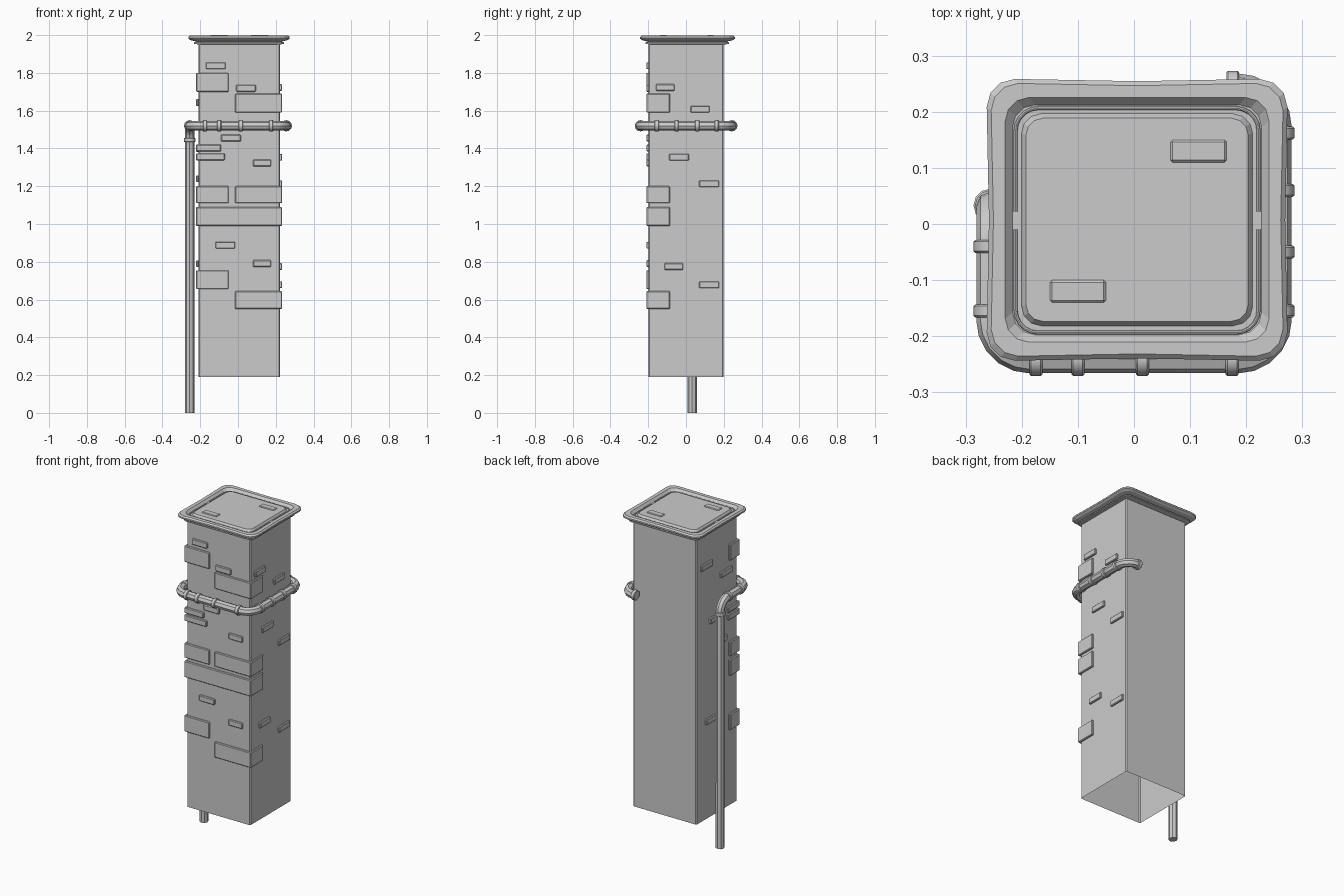
import bpy, bmesh, math
from mathutils import Vector

if "Cube" in bpy.data.objects:
    bpy.data.objects.remove(bpy.data.objects["Cube"])

CX, HX, HY = 0.006, 0.216, 0.198            # column centre and half sizes
XL, XR, YF = CX - HX, CX + HX, -HY          # left, right, front wall planes
OUT, IN = 0.012, 0.003                      # brick relief outside / inside wall


def make(name, bm, bevel=0.0):
    bmesh.ops.recalc_face_normals(bm, faces=bm.faces)
    me = bpy.data.meshes.new(name)
    bm.to_mesh(me)
    bm.free()
    ob = bpy.data.objects.new(name, me)
    bpy.context.collection.objects.link(ob)
    if bevel:
        m = ob.modifiers.new("bevel", 'BEVEL')
        m.width, m.segments = bevel, 1
    return ob


def smooth(ob):
    bpy.ops.object.select_all(action='DESELECT')
    ob.select_set(True)
    bpy.context.view_layer.objects.active = ob
    if ob.type == 'CURVE':
        bpy.ops.object.convert(target='MESH')
    bpy.ops.object.shade_smooth_by_angle(angle=math.radians(40))


def rrect(hx, hy, r, n, dent=0.0):
    """Rounded rectangle, optionally with slightly worn-in side middles."""
    pts = []
    for q, (sx, sy) in enumerate([(1, 1), (-1, 1), (-1, -1), (1, -1)]):
        for i in range(n + 1):
            a = math.pi / 2 * (q + i / n)
            pts.append((sx * (hx - r) + r * math.cos(a), sy * (hy - r) + r * math.sin(a)))
        pts.append([(0, hy - dent), (-hx + dent, 0), (0, -hy + dent), (hx - dent, 0)][q])
    return pts


def loft(name, rings, cx, cy, start=False, end=False):
    bm = bmesh.new()
    loops = [[bm.verts.new((x + cx, y + cy, z)) for x, y in pts] for pts, z in rings]
    for a, b in zip(loops, loops[1:]):
        for i in range(len(a)):
            j = (i + 1) % len(a)
            bm.faces.new((a[i], a[j], b[j], b[i]))
    if start:
        bm.faces.new(loops[0])
    if end:
        bm.faces.new(loops[-1])
    return make(name, bm)


def prism(name, pts, z0, z1, bevel=0.004):
    bm = bmesh.new()
    f = bm.faces.new([bm.verts.new((x, y, z0)) for x, y in pts])
    g = bmesh.ops.extrude_face_region(bm, geom=[f])["geom"]
    bmesh.ops.translate(bm, vec=(0, 0, z1 - z0), verts=[v for v in g if isinstance(v, bmesh.types.BMVert)])
    return make(name, bm, bevel)


def box(name, x0, x1, y0, y1, z0, z1, bevel=0.004):
    return prism(name, [(x0, y0), (x1, y0), (x1, y1), (x0, y1)], z0, z1, bevel)


def tube(name, pts, radius, bend, steps=5):
    """Round tube along a right-angled path with circular elbows."""
    pts = [Vector(p) for p in pts]
    path = [pts[0]]
    w = math.sqrt(0.5)
    for a, b, c in zip(pts, pts[1:], pts[2:]):
        p, q = b + (a - b).normalized() * bend, b + (c - b).normalized() * bend
        for i in range(steps + 1):
            t = i / steps
            k0, k1, k2 = (1 - t) ** 2, 2 * w * t * (1 - t), t * t
            path.append((p * k0 + b * k1 + q * k2) / (k0 + k1 + k2))
    path.append(pts[-1])
    cu = bpy.data.curves.new(name, 'CURVE')
    cu.dimensions = '3D'
    cu.bevel_depth, cu.bevel_resolution, cu.use_fill_caps = radius, 2, True
    s = cu.splines.new('POLY')
    s.points.add(len(path) - 1)
    for sp, p in zip(s.points, path):
        sp.co = (*p, 1)
    ob = bpy.data.objects.new(name, cu)
    bpy.context.collection.objects.link(ob)
    smooth(ob)


# Hollow column, open at the bottom
loft("column", [(rrect(HX, HY, 0.006, 1), z) for z in (0.19, 1.955)], CX, 0)

# Cap: under-plate, rim, groove and lid as one stepped profile (half width, z, corner radius)
profile = [(0.214, 1.95, 0.02), (0.238, 1.954, 0.03), (0.238, 1.961, 0.03), (0.226, 1.966, 0.03),
           (0.256, 1.973, 0.045), (0.268, 1.981, 0.05), (0.268, 1.99, 0.05), (0.26, 1.998, 0.048),
           (0.235, 1.998, 0.042), (0.222, 1.983, 0.04), (0.206, 1.983, 0.035), (0.198, 1.995, 0.03)]
loft("cap", [(rrect(h, h - 0.017, r, 3, 0.004 if h > 0.25 else 0), z) for h, z, r in profile],
     0.0055, 0.0075, True, True)

# Two thin handle wires lying in the groove
for s in (1, -1):
    y0, y1 = 0.0065 + s * 0.016, 0.0065 + s * 0.2
    tube("lid_wire", [(-0.211, y0, 1.985), (-0.211, y1, 1.985), (0.222, y1, 1.985), (0.222, y0, 1.985)],
         0.0035, 0.04)

# Worn marks on the lid
box("lid_mark", -0.15, -0.05, -0.14, -0.10, 1.99, 2.0, 0.004)
box("lid_mark", 0.065, 0.165, 0.11, 0.15, 1.99, 2.0, 0.004)

# Small bricks on the front (x0, x1, z0)
for x0, x1, z in [(-0.17, -0.065, 1.82), (-0.01, 0.095, 1.70), (-0.09, 0.015, 1.437),
                  (0.08, 0.175, 1.305), (-0.12, -0.015, 0.87), (0.08, 0.175, 0.773)]:
    box("front_brick", x0, x1, YF - OUT, YF + IN, z, z + 0.036)

# Small bricks on the right (y0, y1, z0)
for y0, y1, z in [(0.025, 0.125, 1.59), (0.07, 0.175, 1.195), (0.07, 0.175, 0.66),
                  (-0.16, -0.06, 1.705), (-0.09, 0.015, 1.335), (-0.115, -0.015, 0.757)]:
    box("right_brick", XR - IN, XR + OUT, y0, y1, z, z + 0.036)

# Small bricks on the left (y0, y1, z0)
for y0, y1, z in [(0.05, 0.16, 1.735), (-0.14, -0.03, 1.625), (-0.03, 0.075, 1.38),
                  (-0.09, 0.01, 1.222), (0.01, 0.115, 0.772)]:
    box("left_brick", XL - OUT, XL + IN, y0, y1, z, z + 0.036)


# Bricks wrapping a front corner as an L-shaped shell
def corner_brick(right, x_in, y_in, z0, z1):
    xo, xi = (XR + OUT, XR - IN) if right else (XL - OUT, XL + IN)
    prism("corner_brick", [(x_in, YF - OUT), (xo, YF - OUT), (xo, y_in), (xi, y_in),
                           (xi, YF + IN), (x_in, YF + IN)], z0, z1)


for z0, z1 in [(1.59, 1.69), (1.11, 1.2), (0.55, 0.645)]:
    corner_brick(True, -0.015, -0.085, z0, z1)
for z0, z1 in [(1.70, 1.80), (1.11, 1.2), (0.655, 0.755)]:
    corner_brick(False, -0.05, -0.115, z0, z1)
corner_brick(False, -0.09, -0.1, 1.385, 1.42)
corner_brick(False, -0.07, -0.1, 1.337, 1.374)

# Full-width band across the front, wrapping both corners
prism("band_brick", [(XL - OUT, -0.115), (XL - OUT, YF - OUT), (XR + OUT, YF - OUT), (XR + OUT, -0.085),
                     (XR - IN, -0.085), (XR - IN, YF + IN), (XL + IN, YF + IN), (XL + IN, -0.115)],
      0.99, 1.09)

# Downpipe turning into a pipe round three sides
PZ, PL, PR, PF, PB, DY = 1.52, -0.256, 0.256, -0.241, 0.243, 0.033
tube("pipe", [(PL, DY, 0), (PL, DY, PZ), (PL, PF, PZ), (PR, PF, PZ), (PR, PB, PZ), (0.168, PB, PZ)],
     0.025, 0.07)


# Pipe collars
def collar(axis, loc):
    bm = bmesh.new()
    bmesh.ops.create_cone(bm, cap_ends=True, segments=12, radius1=0.03, radius2=0.03, depth=0.023)
    ob = make("pipe_collar", bm, 0.003)
    ob.location = loc
    ob.rotation_euler = {'x': (0, math.pi / 2, 0), 'y': (math.pi / 2, 0, 0), 'z': (0, 0, 0)}[axis]
    smooth(ob)


for x in (-0.175, -0.1, 0.015, 0.175):
    collar('x', (x, PF, PZ))
for y in (-0.155, -0.05, 0.06, 0.162):
    collar('y', (PR, y, PZ))
for y in (-0.155, -0.04):
    collar('y', (PL, y, PZ))
collar('x', (0.176, PB, PZ))
collar('z', (PL, DY, 1.445))
